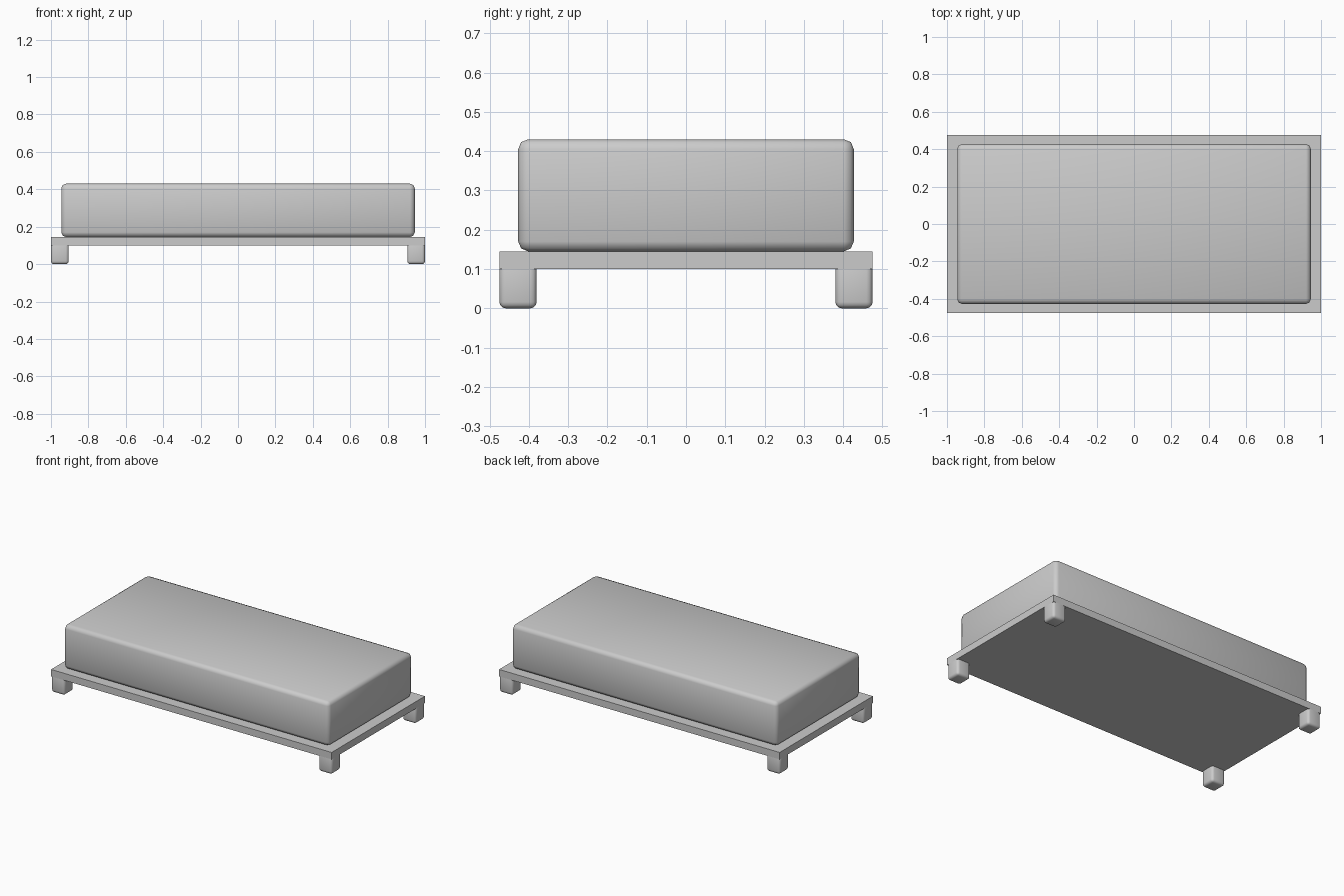
import bpy

if "Cube" in bpy.data.objects:
    bpy.data.objects.remove(bpy.data.objects["Cube"])


def box(name, x, y, z, bevel=0.0, segments=2):
    """Box from (min, max) ranges, with optional rounded edges."""
    size = [b - a for a, b in (x, y, z)]
    centre = [(a + b) / 2 for a, b in (x, y, z)]
    bpy.ops.mesh.primitive_cube_add(size=1, location=centre)
    obj = bpy.context.object
    obj.name = name
    obj.scale = size
    bpy.ops.object.transform_apply(location=False, rotation=False, scale=True)
    if bevel:
        mod = obj.modifiers.new("rounded_edges", 'BEVEL')
        mod.width = bevel
        mod.segments = segments
        bpy.ops.object.shade_smooth()
    return obj


# Flat bed base
box("bed_base", (-1, 1), (-0.475, 0.475), (0.1, 0.145))

# Mattress with softened edges
box("mattress", (-0.945, 0.945), (-0.427, 0.427), (0.145, 0.43), 0.025, 2)

# Rounded feet flush with the base corners, tops sunk slightly into the base
foot = 0.095
for side, sx in (("left", -1), ("right", 1)):
    for end, sy in (("front", -1), ("back", 1)):
        xs = sorted((sx * 1.0, sx * (1.0 - foot)))
        ys = sorted((sy * 0.475, sy * (0.475 - foot)))
        box(f"{end}_{side}_foot", xs, ys, (0.0, 0.115), 0.016, 3)
